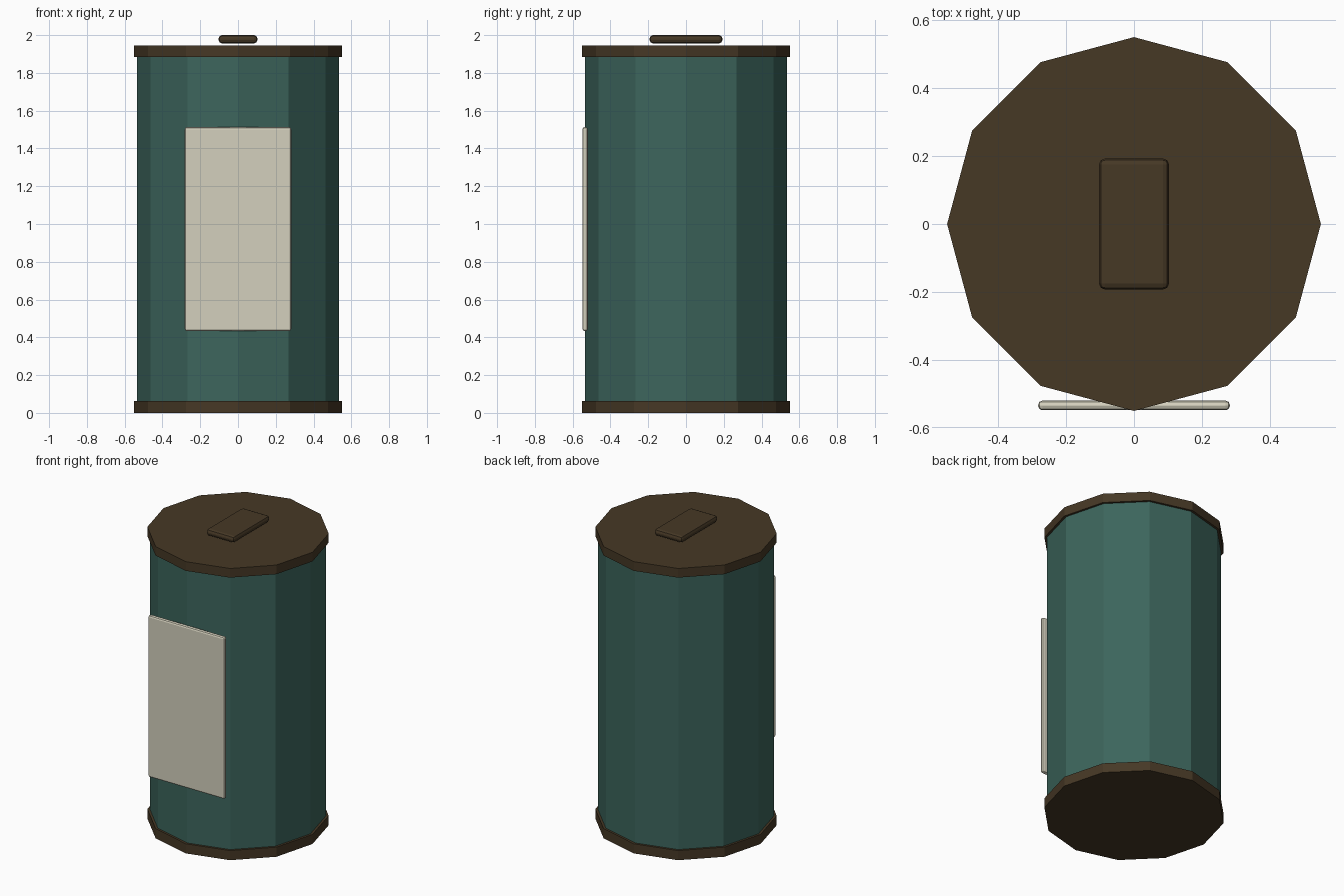
import bpy, math

if "Cube" in bpy.data.objects:
    bpy.data.objects.remove(bpy.data.objects["Cube"])


def material(name, srgb):
    m = bpy.data.materials.new(name)
    lin = [((c / 255 + 0.055) / 1.055) ** 2.4 for c in srgb]
    m.diffuse_color = (*lin, 1.0)
    m.use_nodes = True
    m.node_tree.nodes["Principled BSDF"].inputs["Base Color"].default_value = m.diffuse_color
    return m


teal = material("dark teal", (60, 101, 92))
brown = material("dark brown", (70, 56, 37))
cream = material("cream", (212, 208, 189))


def drum(name, radius, z0, z1, mat):
    """Twelve-sided prism with a corner pointing along +x."""
    bpy.ops.mesh.primitive_cylinder_add(vertices=12, radius=radius, depth=z1 - z0,
                                        location=(0, 0, (z0 + z1) / 2))
    ob = bpy.context.object
    ob.name = name
    ob.data.materials.append(mat)
    return ob


def plate(name, size, location, bevel, mat):
    """Box with rounded edges."""
    bpy.ops.mesh.primitive_cube_add(size=1, location=location)
    ob = bpy.context.object
    ob.name = name
    ob.scale = size
    bpy.ops.object.transform_apply(location=False, rotation=False, scale=True)
    mod = ob.modifiers.new("rounded edges", 'BEVEL')
    mod.width = bevel
    mod.segments = 2
    ob.data.materials.append(mat)
    return ob


# Canister body and its two end caps
drum("body", 0.535, 0.03, 1.915, teal)
drum("bottom_cap", 0.55, 0.0, 0.064, brown)
drum("top_cap", 0.55, 1.885, 1.946, brown)

# Flat grip hovering just above the lid
plate("lid_grip", (0.206, 0.386, 0.044), (0, 0, 1.978), 0.018, brown)

# Blank label plate on the front
plate("front_label", (0.564, 0.028, 1.08), (0, -0.534, 0.973), 0.012, cream)
